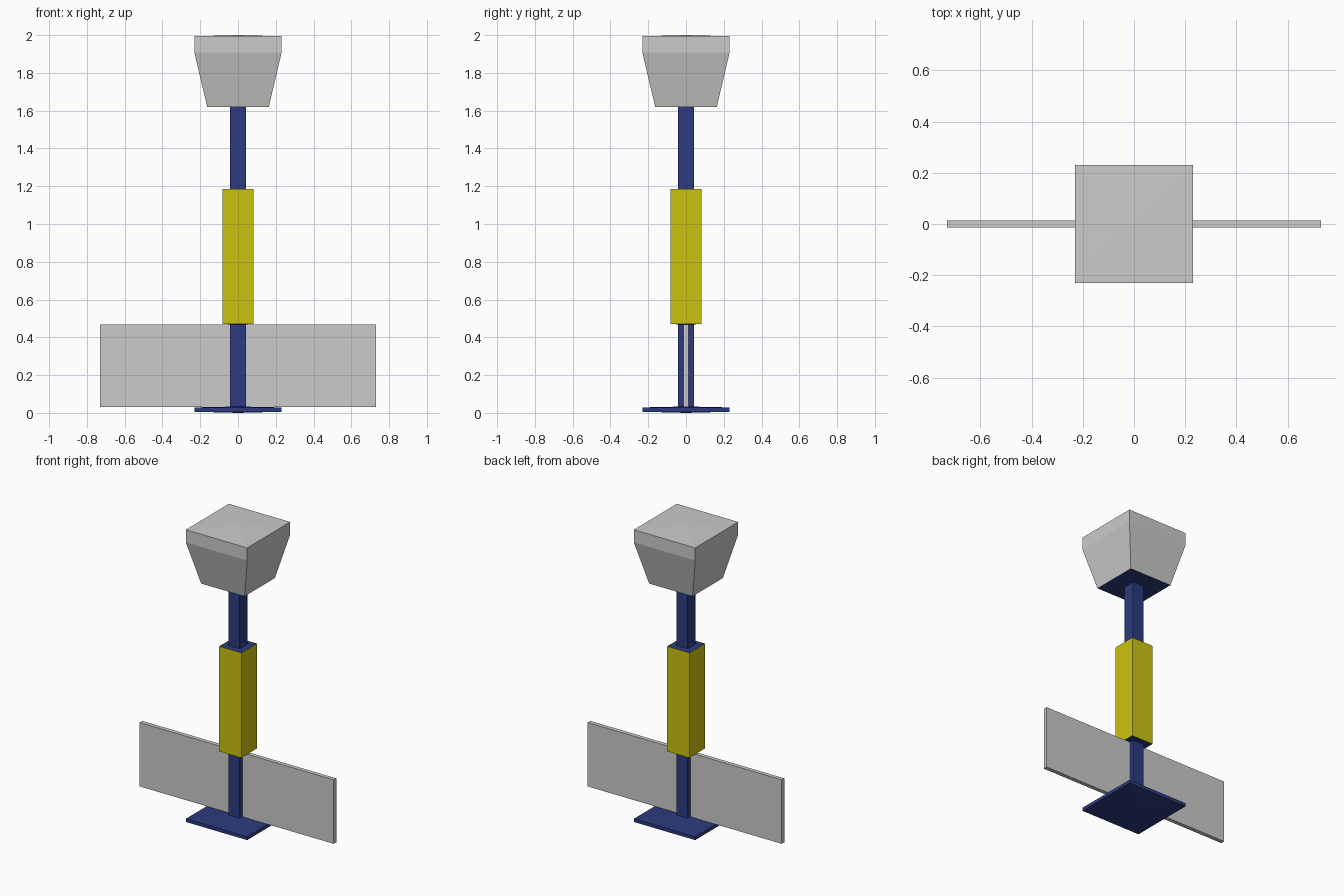
import bpy, bmesh

if "Cube" in bpy.data.objects:
    bpy.data.objects.remove(bpy.data.objects["Cube"])


def material(name, rgb):
    m = bpy.data.materials.new(name)
    m.diffuse_color = (*rgb, 1)
    m.use_nodes = True
    m.node_tree.nodes["Principled BSDF"].inputs["Base Color"].default_value = m.diffuse_color
    return m


grey = material("light grey", (0.60, 0.60, 0.60))
yellow = material("yellow", (0.60, 0.55, 0.005))
blue = material("dark blue", (0.025, 0.044, 0.21))


def square_column(name, sections, z_bottom, z_top, mats, rule):
    """Loft square rings (half_width, z); close each end with a shallow pyramid."""
    bm = bmesh.new()
    rings = [[bm.verts.new((sx * h, sy * h, z))
              for sx, sy in ((-1, -1), (1, -1), (1, 1), (-1, 1))]
             for h, z in sections]
    low = bm.verts.new((0, 0, z_bottom))
    high = bm.verts.new((0, 0, z_top))
    for i in range(4):
        j = (i + 1) % 4
        for a, b in zip(rings, rings[1:]):
            bm.faces.new((a[i], a[j], b[j], b[i]))
        bm.faces.new((rings[0][j], rings[0][i], low))
        bm.faces.new((rings[-1][i], rings[-1][j], high))
    bm.normal_update()
    for f in bm.faces:
        f.material_index = rule(f.normal)
    finish(name, bm, mats)


def box(name, x, y, z0, z1, mat):
    bm = bmesh.new()
    bmesh.ops.create_cube(bm, size=2)
    for v in bm.verts:
        v.co = (v.co.x * x, v.co.y * y, z1 if v.co.z > 0 else z0)
    finish(name, bm, [mat])


def finish(name, bm, mats):
    me = bpy.data.meshes.new(name)
    bm.to_mesh(me)
    bm.free()
    for m in mats:
        me.materials.append(m)
    bpy.context.collection.objects.link(bpy.data.objects.new(name, me))


# Foot plate, very slightly domed
square_column("base_plate", [(0.23, 0.006), (0.23, 0.029)], 0.0, 0.034,
              [blue], lambda n: 0)
# Central post
box("post", 0.043, 0.043, 0.025, 1.63, blue)
# Wide thin panel through the lower post
box("panel", 0.73, 0.014, 0.032, 0.467, grey)
# Yellow sleeve with blue end caps
square_column("sleeve", [(0.083, 0.47), (0.083, 1.184)], 0.468, 1.188,
              [yellow, blue], lambda n: int(abs(n.z) > 0.8))
# Lamp head, tapered below, blue underside
square_column("head", [(0.163, 1.62), (0.231, 1.908), (0.231, 1.994)], 1.619, 2.0,
              [grey, blue], lambda n: int(n.z < -0.8))
